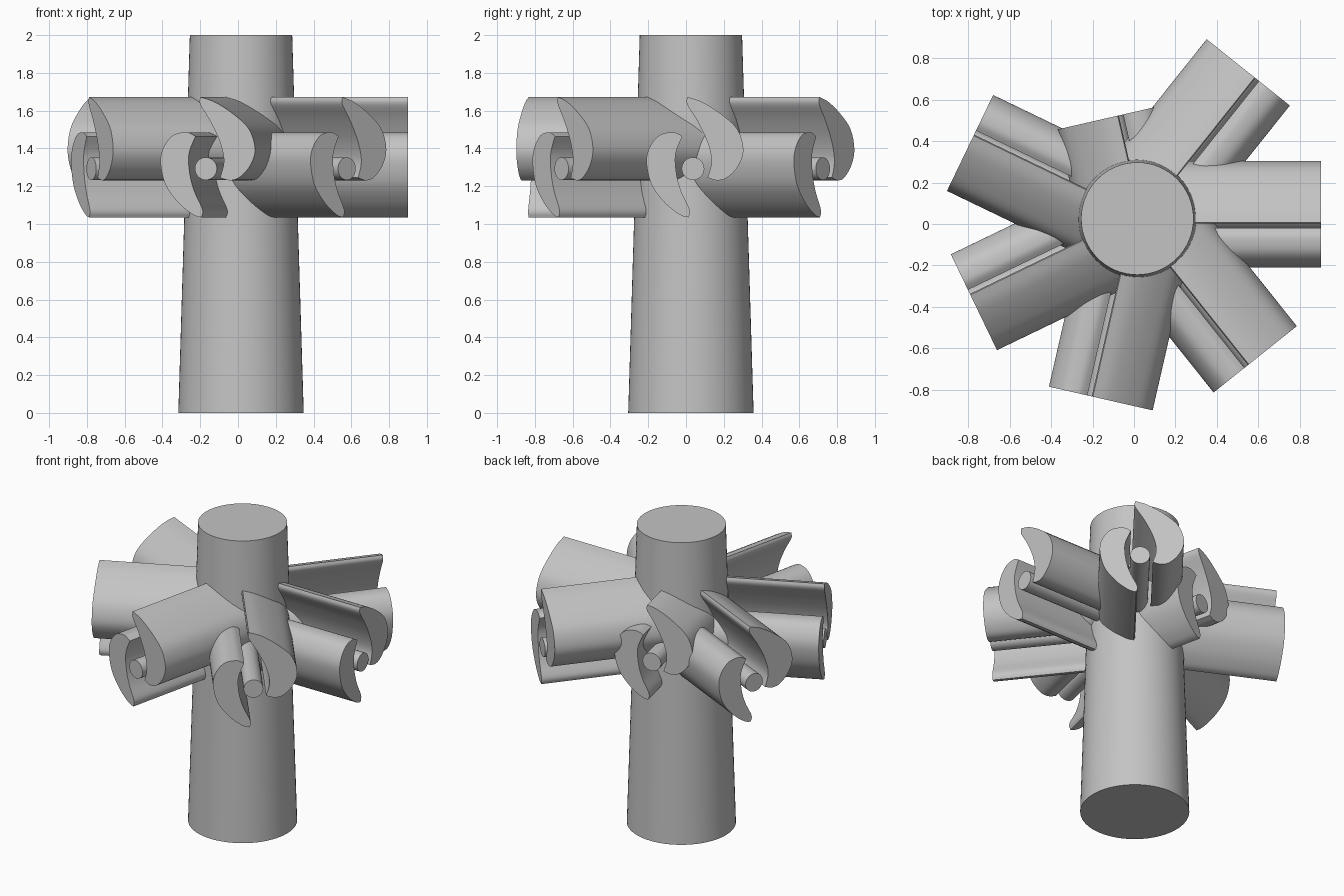
import bpy, bmesh, math
from mathutils import Vector, Matrix
from mathutils.geometry import interpolate_bezier

cube = bpy.data.objects.get("Cube")
if cube:
    bpy.data.objects.remove(cube, do_unlink=True)

CENTRE = Vector((0.016, 0.026, 0))
ARMS = 7
REACH = 0.885
SHORT_ARM, SHORT_REACH = 2, 0.505

# Single plain grey
grey = bpy.data.materials.new("plain grey")
grey.use_nodes = True
grey.diffuse_color = (0.55, 0.55, 0.55, 1)
grey.node_tree.nodes["Principled BSDF"].inputs["Base Color"].default_value = grey.diffuse_color


def smooth_path(points, steps=7):
    """Smooth open curve through the points."""
    pts = [Vector(p) for p in points]
    ext = [pts[0]] + pts + [pts[-1]]
    path = []
    for a, b, c, d in zip(ext, ext[1:], ext[2:], ext[3:]):
        path += interpolate_bezier(b, b + (c - a) / 6, c - (d - b) / 6, c, steps)[:-1]
    return path + [pts[-1]]


def finish(name, bm, matrix):
    bmesh.ops.recalc_face_normals(bm, faces=bm.faces)
    mesh = bpy.data.meshes.new(name)
    bm.to_mesh(mesh)
    bm.free()
    mesh.materials.append(grey)
    obj = bpy.data.objects.new(name, mesh)
    bpy.context.collection.objects.link(obj)
    obj.matrix_world = matrix
    bpy.ops.object.select_all(action='DESELECT')
    obj.select_set(True)
    bpy.context.view_layer.objects.active = obj
    bpy.ops.object.shade_smooth_by_angle(angle=math.radians(35))


def extrude_profile(name, profile, start, end, matrix):
    """Sweep a closed (across, height) profile outwards along x."""
    bm = bmesh.new()
    face = bm.faces.new([bm.verts.new((start, p[0], p[1])) for p in profile])
    new = bmesh.ops.extrude_face_region(bm, geom=[face], use_keep_orig=True)["geom"]
    verts = [v for v in new if isinstance(v, bmesh.types.BMVert)]
    bmesh.ops.translate(bm, verts=verts, vec=(end - start, 0, 0))
    finish(name, bm, matrix)


# Tapered tower
bm = bmesh.new()
bmesh.ops.create_cone(bm, cap_ends=True, segments=64, radius1=0.332, radius2=0.271,
                      depth=2, matrix=Matrix.Translation((0, 0, 1)))
finish("tower", bm, Matrix.Translation(CENTRE))

# Cross-sections of the two curved blades and the rod between them
upper = smooth_path([(-.018, 1.672), (.061, 1.645), (.162, 1.581), (.246, 1.501), (.278, 1.395),
                     (.252, 1.31), (.194, 1.247), (.141, 1.231), (.088, 1.245)])
upper += smooth_path([(.088, 1.245), (.109, 1.332), (.088, 1.432), (.035, 1.544),
                      (-.02, 1.634), (-.018, 1.672)])[1:-1]
lower = smooth_path([(-.045, 1.464), (-.092, 1.485), (-.166, 1.47), (-.219, 1.406), (-.235, 1.326),
                     (-.209, 1.21), (-.14, 1.114), (-.06, 1.05), (-.013, 1.035)])
lower += smooth_path([(-.013, 1.035), (-.007, 1.077), (-.05, 1.17), (-.076, 1.263),
                      (-.081, 1.37), (-.045, 1.464)])[1:-1]
rod = [(0.011 + 0.06 * math.cos(t), 1.293 + 0.06 * math.sin(t))
       for t in (math.tau * i / 32 for i in range(32))]

# Arms spread evenly around the tower, one of them short
for i in range(ARMS):
    place = Matrix.Translation(CENTRE) @ Matrix.Rotation(math.tau * i / ARMS, 4, 'Z')
    end = SHORT_REACH if i == SHORT_ARM else REACH
    for part, profile in (("upper_blade", upper), ("lower_blade", lower), ("rod", rod)):
        extrude_profile(f"{part}_{i + 1}", profile, 0.05, end, place)
